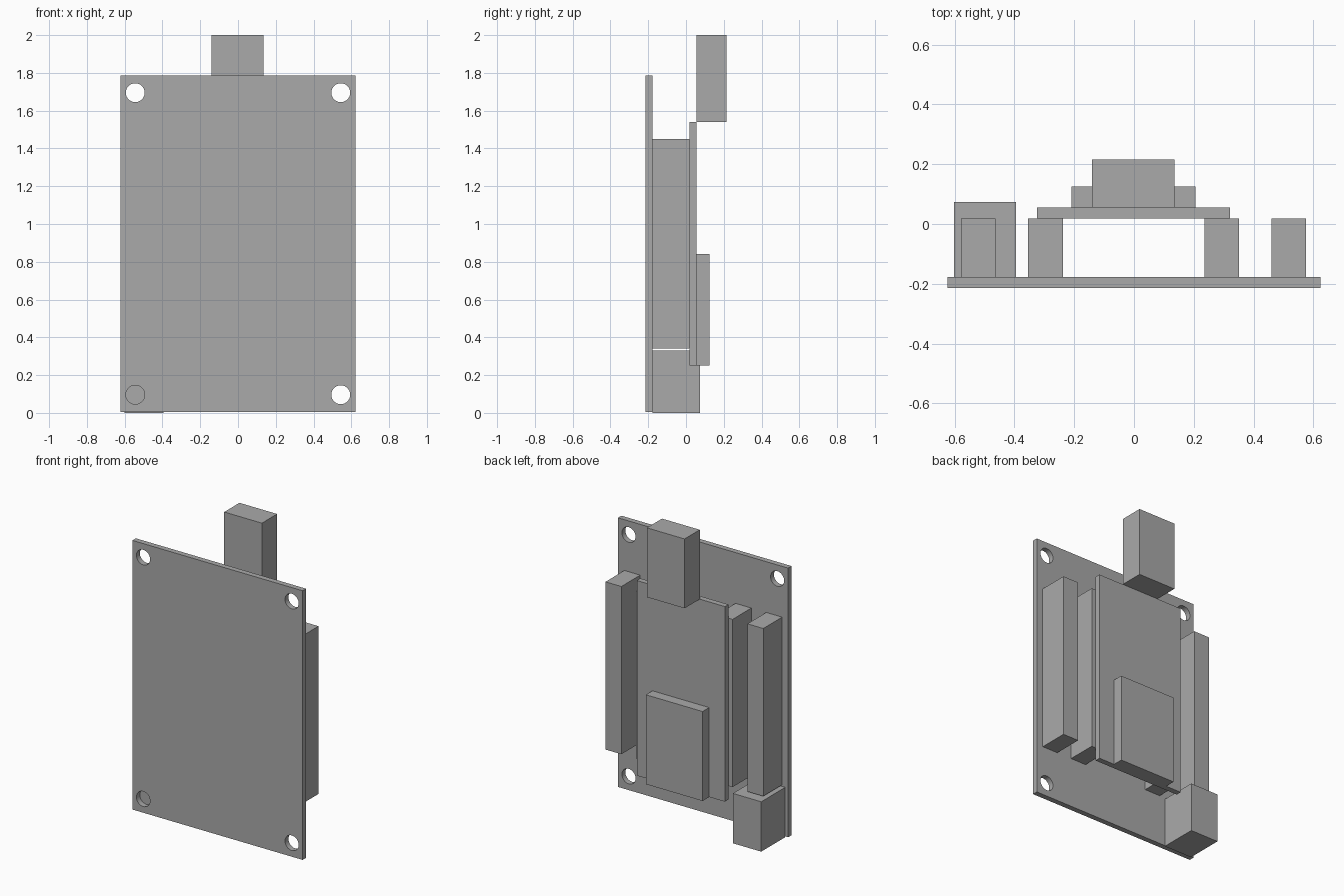
import bpy
from mathutils import Vector
from math import pi

default_cube = bpy.data.objects.get("Cube")
if default_cube:
    bpy.data.objects.remove(default_cube, do_unlink=True)

GREY = (0.4, 0.4, 0.4, 1.0)
grey = bpy.data.materials.new("plain grey")
grey.use_nodes = True
grey.diffuse_color = GREY
grey.node_tree.nodes["Principled BSDF"].inputs["Base Color"].default_value = GREY


def block(name, xs, ys, zs):
    """Box spanning the given (low, high) range on each axis."""
    low, high = Vector((xs[0], ys[0], zs[0])), Vector((xs[1], ys[1], zs[1]))
    bpy.ops.mesh.primitive_cube_add(size=1, location=(low + high) / 2)
    obj = bpy.context.object
    obj.name = name
    obj.scale = high - low
    bpy.ops.object.transform_apply(location=False, rotation=False, scale=True)
    obj.data.materials.append(grey)
    return obj


# Depth layers, front to back
FRONT, BOARD_BACK, STRIP_BACK, CARD_BACK = -0.214, -0.178, 0.019, 0.056

# Main board with a mounting hole in each corner
board = block("main_board", (-0.623, 0.623), (FRONT, BOARD_BACK), (0.005, 1.786))
for x in (-0.544, 0.544):
    for z in (0.096, 1.695):
        bpy.ops.mesh.primitive_cylinder_add(vertices=32, radius=0.05, depth=0.2,
                                            location=(x, -0.196, z), rotation=(pi / 2, 0, 0))
        cutter = bpy.context.object
        cutter.hide_render = True
        hole = board.modifiers.new("hole", "BOOLEAN")
        hole.operation = "DIFFERENCE"
        hole.solver = "EXACT"
        hole.object = cutter
        bpy.context.view_layer.objects.active = board
        bpy.ops.object.modifier_apply(modifier=hole.name)
        bpy.data.objects.remove(cutter, do_unlink=True)
bpy.ops.object.select_all(action="DESELECT")
board.select_set(True)
bpy.context.view_layer.objects.active = board
bpy.ops.object.shade_smooth_by_angle()

# Header strips
strips = {"right_outer": -0.521, "right_inner": -0.296, "left_inner": 0.293, "left_outer": 0.518}
for side, x in strips.items():
    block(side + "_header", (x - 0.058, x + 0.058), (BOARD_BACK, STRIP_BACK), (0.34, 1.45))

# Terminal block in the lower corner
block("terminal_block", (-0.602, -0.394), (BOARD_BACK, 0.073), (0.0, 0.33))

# Raised card carrying the chip, with the plug at its top edge
block("raised_card", (-0.324, 0.321), (STRIP_BACK, CARD_BACK), (0.25, 1.541))
block("chip", (-0.209, 0.206), (CARD_BACK, 0.125), (0.25, 0.842))
block("plug", (-0.14, 0.136), (CARD_BACK, 0.215), (1.541, 2.0))
